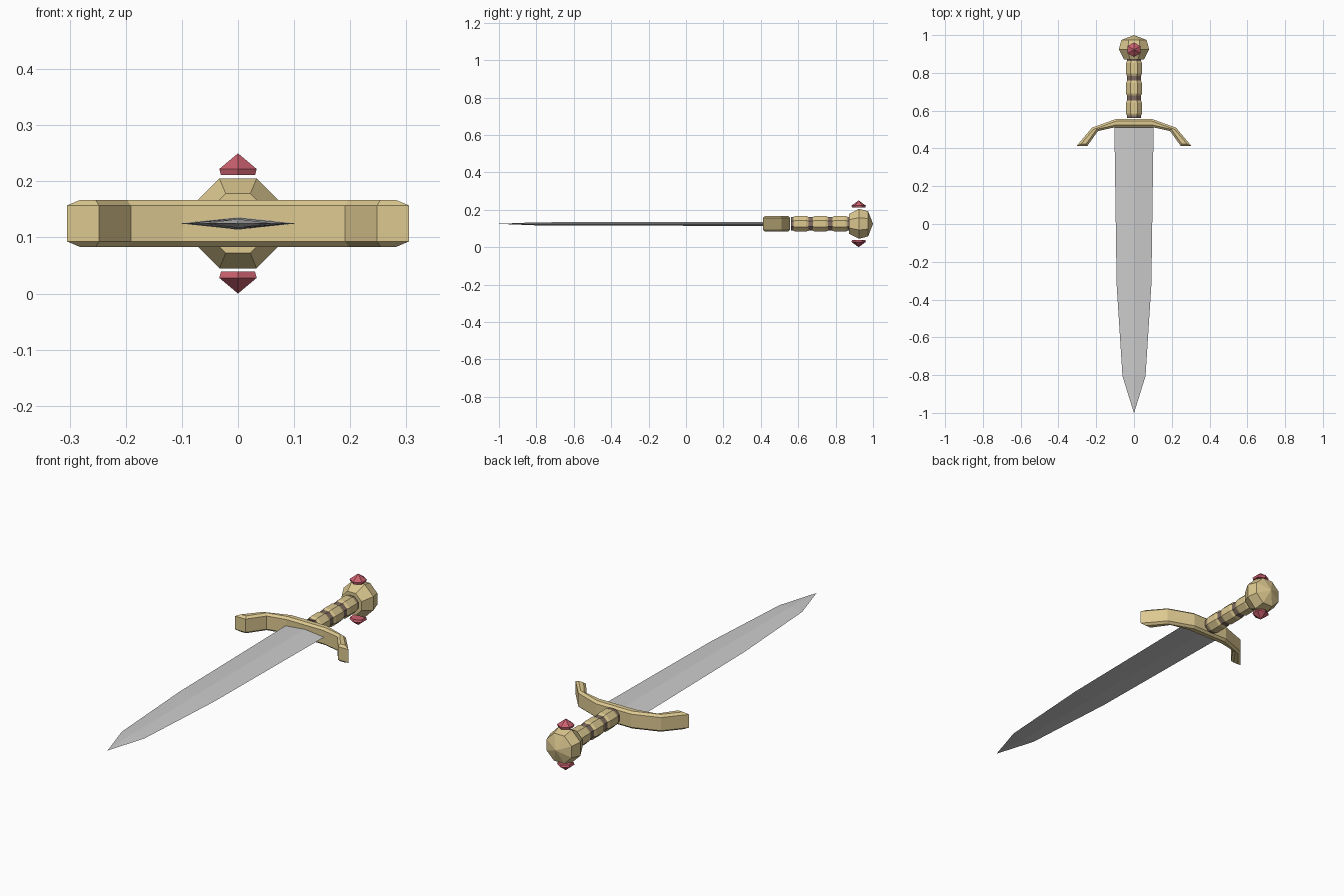
import bpy, bmesh, math
from mathutils import Matrix

if "Cube" in bpy.data.objects:
    bpy.data.objects.remove(bpy.data.objects["Cube"])

ZC = 0.125  # height of the sword's centre line


def material(name, rgb):
    m = bpy.data.materials.new(name)
    m.diffuse_color = (*rgb, 1)
    m.use_nodes = True
    m.node_tree.nodes["Principled BSDF"].inputs["Base Color"].default_value = m.diffuse_color
    return m


gold = material("gold", (0.72, 0.58, 0.28))
leather = material("leather", (0.22, 0.15, 0.12))
ruby = material("ruby", (0.60, 0.12, 0.16))


def finish(name, bm, mat=None):
    bmesh.ops.remove_doubles(bm, verts=bm.verts, dist=1e-5)
    bmesh.ops.recalc_face_normals(bm, faces=bm.faces)
    me = bpy.data.meshes.new(name)
    bm.to_mesh(me)
    bm.free()
    ob = bpy.data.objects.new(name, me)
    bpy.context.collection.objects.link(ob)
    if mat:
        me.materials.append(mat)
    return ob


def loft(bm, rings):
    """Skin a list of equal-length point rings and cap both ends."""
    vs = [[bm.verts.new(p) for p in r] for r in rings]
    n = len(vs[0])
    for a, b in zip(vs, vs[1:]):
        for i in range(n):
            j = (i + 1) % n
            bm.faces.new((a[i], a[j], b[j], b[i]))
    bm.faces.new(vs[0])
    bm.faces.new(vs[-1])


def turned(name, profile, mat):
    """Eight-sided turned part along y; profile is (y, flat-to-centre radius)."""
    bm = bmesh.new()
    k = 1 / math.cos(math.pi / 8)
    ang = [math.pi / 8 + i * math.pi / 4 for i in range(8)]
    loft(bm, [[(r * k * math.cos(a), y, ZC + r * k * math.sin(a)) for a in ang]
              for y, r in profile])
    return finish(name, bm, mat)


# blade: diamond section tapering to a point
bm = bmesh.new()
sections = [(0.53, 0.104, 0.011), (-0.32, 0.092, 0.010),
            (-0.805, 0.061, 0.008), (-1.0, 0.0005, 0.0003)]
loft(bm, [[(-w, y, ZC), (0, y, ZC + h), (w, y, ZC), (0, y, ZC - h)]
          for y, w, h in sections])
finish("blade", bm)

# crossguard: bent bar with chamfered top and bottom rims
half = [(0.10, 0.512), (0.191, 0.492), (0.248, 0.412),
        (0.305, 0.412), (0.222, 0.510), (0.095, 0.556)]
outline = half + [(-x, y) for x, y in reversed(half)]
bm = bmesh.new()
loft(bm, [[(x, y, z) for x, y in outline] for z in (0.093, 0.157)])
caps = [f for f in bm.faces if len(f.verts) > 4]
bmesh.ops.recalc_face_normals(bm, faces=bm.faces)
bmesh.ops.inset_region(bm, faces=caps, thickness=0.011, depth=0.0, use_even_offset=True)
for f in caps:
    for v in f.verts:
        v.co.z = 0.167 if v.co.z > ZC else 0.083
finish("crossguard", bm, gold)

# grip: three gold barrels with dark bands between and at the ends
for i in range(3):
    y = 0.574 + i * 0.105
    turned(f"grip_segment_{i + 1}",
           [(y, 0.037), (y + 0.012, 0.042), (y + 0.068, 0.042), (y + 0.080, 0.037)], gold)
for i, (a, b) in enumerate([(0.562, 0.574), (0.654, 0.679), (0.759, 0.784), (0.864, 0.875)]):
    turned(f"grip_band_{i + 1}", [(a, 0.037), (b, 0.037)], leather)

# pommel: faceted knob coming to a shallow point at the back
turned("pommel", [(0.872, 0.053), (0.925, 0.080), (0.974, 0.067), (1.0, 0.0)], gold)

# gems: six-sided points floating above and below the pommel
for name, s in (("upper_gem", 1), ("lower_gem", -1)):
    bm = bmesh.new()
    ang = [math.pi / 2 + i * math.pi / 3 for i in range(6)]
    loft(bm, [[(r * math.cos(a), 0.923 + r * math.sin(a), ZC + s * h) for a in ang]
              for r, h in ((0.035, 0.086), (0.0385, 0.097), (0.0, 0.125))])
    finish(name, bm, ruby)
